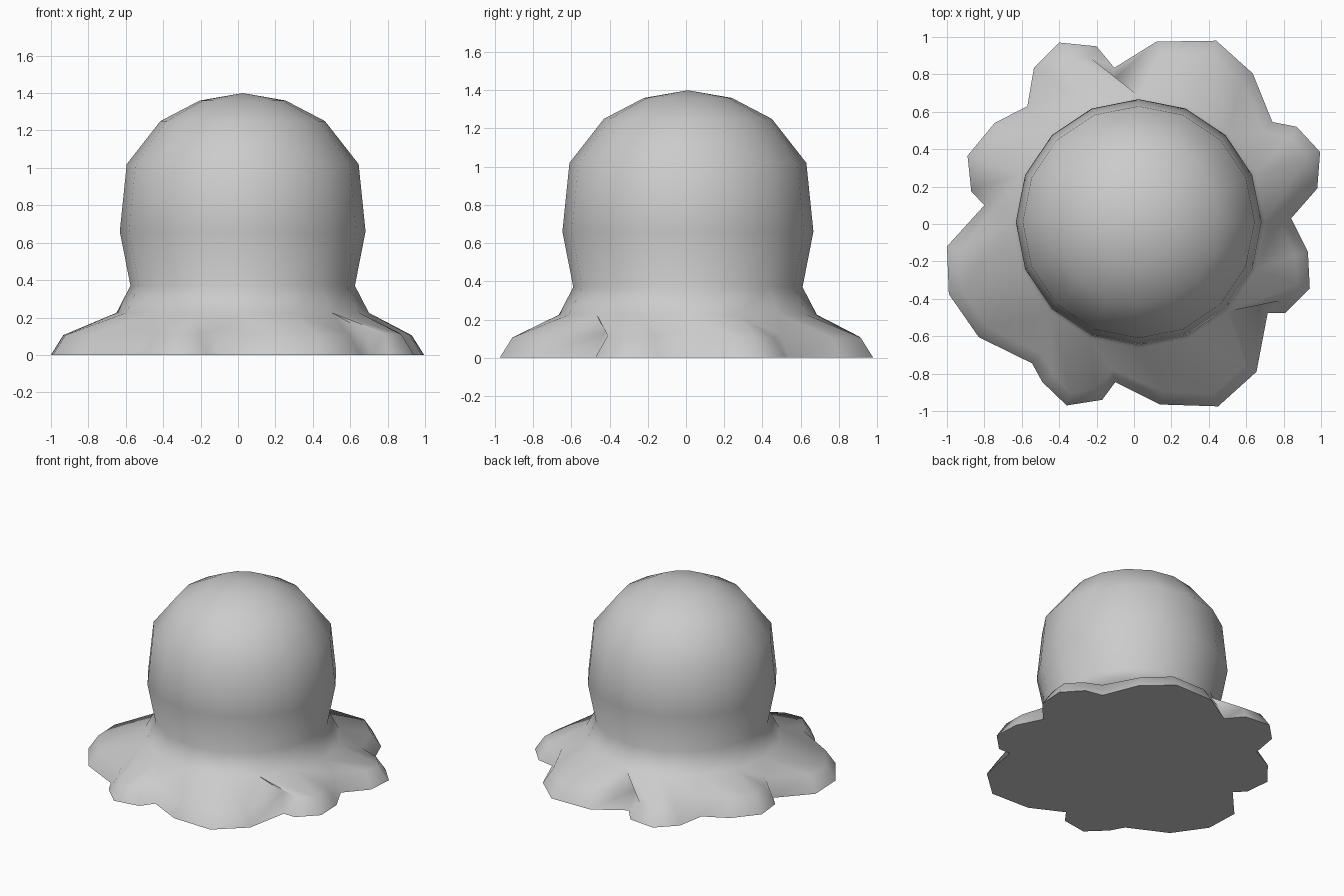
import bpy, bmesh, math
from mathutils import Vector

if "Cube" in bpy.data.objects:
    bpy.data.objects.remove(bpy.data.objects["Cube"])

CENTER = Vector((0.025, 0.01, 0))
SIDES = 16

# Scalloped ground outline, counter-clockwise
outline = [(0.84, 0.03), (0.98, 0.19), (0.995, 0.385), (0.87, 0.52), (0.74, 0.545),
           (0.635, 0.805), (0.44, 0.98), (0.12, 0.975), (-0.105, 0.835), (-0.2, 0.95),
           (-0.4, 0.97), (-0.535, 0.835), (-0.57, 0.63), (-0.745, 0.54), (-0.89, 0.365),
           (-0.87, 0.175), (-0.8, 0.1), (-1.0, -0.12), (-0.99, -0.375), (-0.83, -0.605),
           (-0.545, -0.745), (-0.49, -0.845), (-0.36, -0.97), (-0.17, -0.94),
           (-0.1, -0.845), (0.14, -0.965), (0.45, -0.975), (0.655, -0.79),
           (0.715, -0.475), (0.81, -0.475), (0.94, -0.345), (0.93, -0.15)]

# Dome profile: radius, height from the flare to the crown
profile = [(0.675, 0.225), (0.60, 0.37), (0.657, 0.66), (0.62, 1.02),
           (0.44, 1.25), (0.23, 1.36)]

bm = bmesh.new()


def strip(lower, upper):
    n = len(lower)
    for i in range(n):
        j = (i + 1) % n
        bm.faces.new((lower[i], lower[j], upper[j], upper[i]))


def angle(v):
    d = v.co - CENTER
    return (math.atan2(d.y, d.x) + 0.1) % math.tau - 0.1


# Dome rings and crown
rings = []
for r, z in profile:
    rings.append([bm.verts.new(CENTER + Vector((r * math.cos(math.tau * k / SIDES),
                                                r * math.sin(math.tau * k / SIDES), z)))
                  for k in range(SIDES)])
for a, b in zip(rings, rings[1:]):
    strip(a, b)
crown = bm.verts.new(CENTER + Vector((0, 0, 1.4)))
for k in range(SIDES):
    bm.faces.new((rings[-1][k], rings[-1][(k + 1) % SIDES], crown))

# Skirt rim: sloped lip, rising a little where the scallops cut in
count = len(outline)
base = [bm.verts.new((x, y, 0.0)) for x, y in outline]
rim = []
for i in range(count):
    p = Vector(outline[i])
    t = (p - Vector(outline[i - 1])).normalized() + (Vector(outline[(i + 1) % count]) - p).normalized()
    t.normalize()
    q = p + Vector((-t.y, t.x)) * 0.07
    rim.append(bm.verts.new((q.x, q.y, 0.105 + 0.17 * max(0, 0.95 - q.length))))
strip(base, rim)
bm.faces.new(base[::-1])

# Skirt top: join the scalloped rim to the dome ring in angle order
flare = rings[0]
i = k = 0
while i < count or k < SIDES:
    next_rim = angle(rim[i + 1]) if i + 1 < count else math.tau + angle(rim[0])
    next_flare = math.tau * (k + 1) / SIDES
    if k >= SIDES or (i < count and next_rim < next_flare + 0.1):
        bm.faces.new((rim[i % count], rim[(i + 1) % count], flare[k % SIDES]))
        i += 1
    else:
        bm.faces.new((rim[i % count], flare[(k + 1) % SIDES], flare[k % SIDES]))
        k += 1

bmesh.ops.recalc_face_normals(bm, faces=bm.faces)
mesh = bpy.data.meshes.new("domed_body")
bm.to_mesh(mesh)
bm.free()
body = bpy.data.objects.new("domed_body", mesh)
bpy.context.collection.objects.link(body)
bpy.context.view_layer.objects.active = body
body.select_set(True)
bpy.ops.object.shade_smooth_by_angle(angle=math.radians(80))
